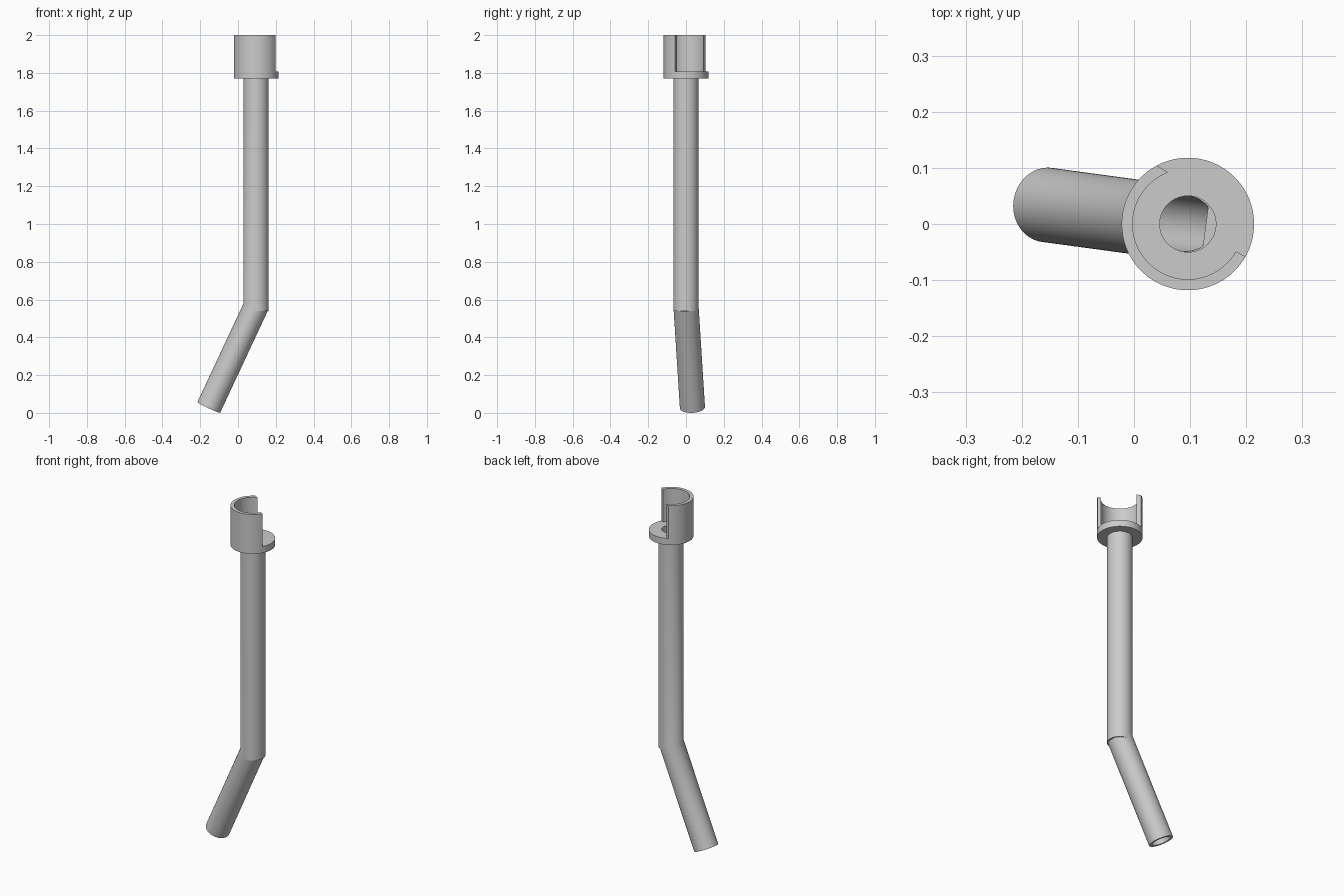
import bpy
import bmesh
from math import radians, sin, cos
from mathutils import Vector

default = bpy.data.objects.get("Cube")
if default:
    bpy.data.objects.remove(default, do_unlink=True)

SIDES = 96
AXIS_X = 0.096
PIPE_R, BORE_R = 0.0665, 0.05
COLLAR_R, CUP_INNER_R = 0.118, 0.0985
COLLAR_Z, FLOOR_Z, TOP_Z = 1.77, 1.808, 2.0
ELBOW = Vector((AXIS_X, 0, 0.565))
OUTLET = Vector((-0.155, 0.034, 0.0285))

grey = bpy.data.materials.new("plain grey")
grey.use_nodes = True
grey.diffuse_color = (0.6, 0.6, 0.6, 1)
grey.node_tree.nodes["Principled BSDF"].inputs["Base Color"].default_value = (0.6, 0.6, 0.6, 1)


def rod(name, start, end, radius):
    """Solid cylinder between two points."""
    start, end = Vector(start), Vector(end)
    span = end - start
    bpy.ops.mesh.primitive_cylinder_add(
        vertices=SIDES, radius=radius, depth=span.length,
        location=(start + end) / 2,
        rotation=span.to_track_quat('Z', 'Y').to_euler())
    obj = bpy.context.object
    obj.name = name
    obj.data.materials.append(grey)
    return obj


def combine(target, tool, operation):
    """Apply a boolean and discard the tool."""
    tool.hide_render = True
    mod = target.modifiers.new(operation.lower(), 'BOOLEAN')
    mod.operation, mod.object, mod.solver = operation, tool, 'EXACT'
    bpy.context.view_layer.objects.active = target
    bpy.ops.object.modifier_apply(modifier=mod.name)
    bpy.data.objects.remove(tool, do_unlink=True)


def smooth(obj):
    bpy.ops.object.select_all(action='DESELECT')
    obj.select_set(True)
    bpy.context.view_layer.objects.active = obj
    bpy.ops.object.shade_smooth_by_angle(angle=radians(30))


# Bent pipe: straight upper length joined to a slanted lower length
slant = (ELBOW - OUTLET).normalized()
pipe = rod("bent_pipe", (AXIS_X, 0, 0.54), (AXIS_X, 0, COLLAR_Z), PIPE_R)
combine(pipe, rod("lower_pipe", OUTLET, ELBOW, PIPE_R), 'UNION')
combine(pipe, rod("upper_bore", (AXIS_X, 0, 0.55), (AXIS_X, 0, TOP_Z), BORE_R), 'DIFFERENCE')
combine(pipe, rod("lower_bore", OUTLET - slant * 0.1, ELBOW, BORE_R), 'DIFFERENCE')
smooth(pipe)

# Collar disc with the bore through it
collar = rod("collar", (AXIS_X, 0, COLLAR_Z), (AXIS_X, 0, FLOOR_Z), COLLAR_R)
combine(collar, rod("collar_bore", (AXIS_X, 0, 1.7), (AXIS_X, 0, 1.9), BORE_R), 'DIFFERENCE')
smooth(collar)


# Open cup wall standing on the collar
def arc(radius, first, last, steps=72):
    angles = [radians(first + (last - first) * i / steps) for i in range(steps + 1)]
    return [(AXIS_X + radius * cos(a), radius * sin(a), FLOOR_Z) for a in angles]


bm = bmesh.new()
outline = arc(COLLAR_R, 118, 330.4) + arc(CUP_INNER_R, 330.4, 111)
base = bm.faces.new([bm.verts.new(p) for p in outline])
raised = bmesh.ops.extrude_face_region(bm, geom=[base], use_keep_orig=True)["geom"]
bmesh.ops.translate(bm, vec=(0, 0, TOP_Z - FLOOR_Z),
                    verts=[v for v in raised if isinstance(v, bmesh.types.BMVert)])
bmesh.ops.recalc_face_normals(bm, faces=bm.faces)
mesh = bpy.data.meshes.new("cup_wall")
bm.to_mesh(mesh)
bm.free()
mesh.materials.append(grey)
cup = bpy.data.objects.new("cup_wall", mesh)
bpy.context.collection.objects.link(cup)
smooth(cup)
